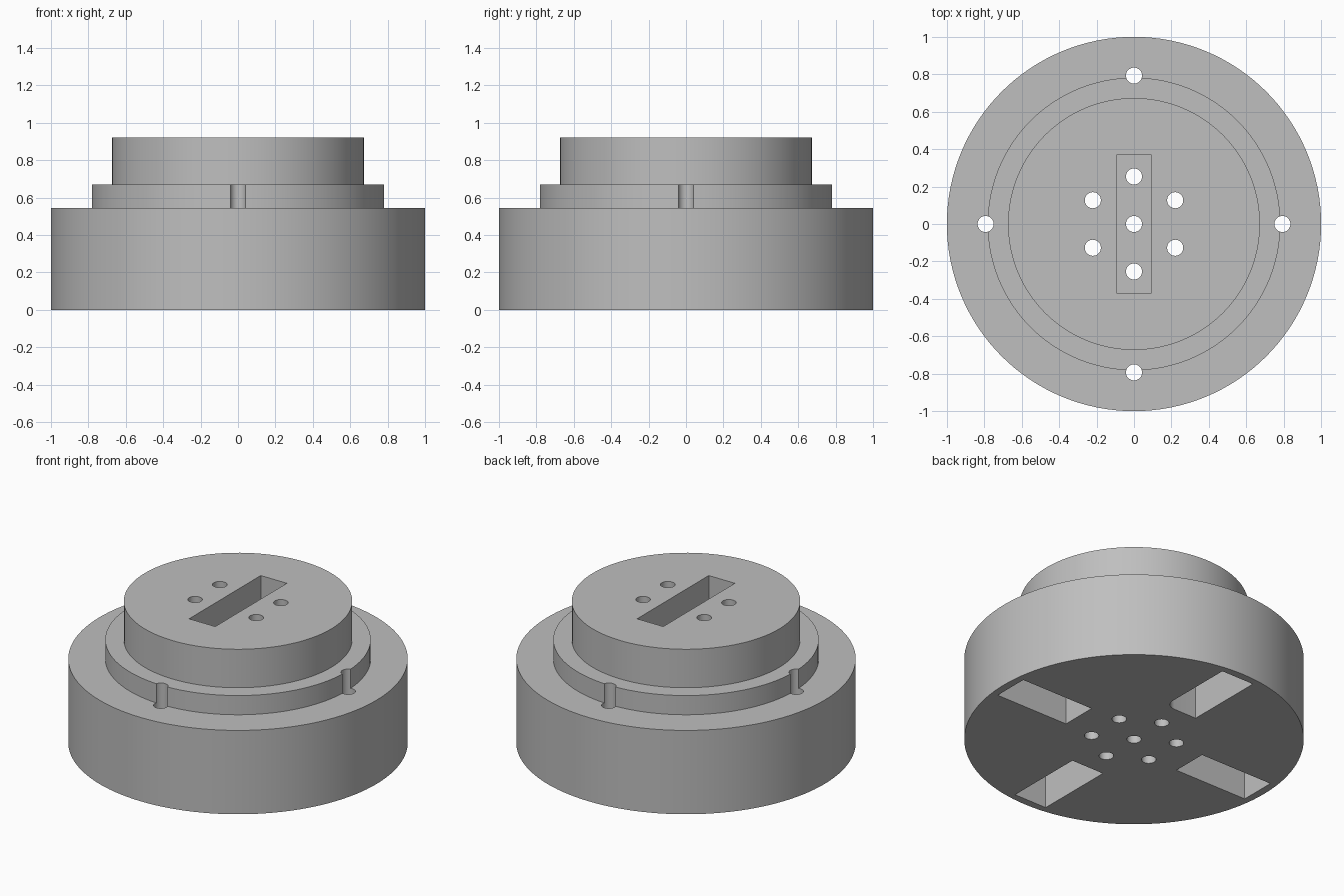
import bpy, bmesh, math
from mathutils import Matrix

cube = bpy.data.objects.get("Cube")
if cube:
    bpy.data.objects.remove(cube, do_unlink=True)

grey = bpy.data.materials.new("plain grey")
grey.use_nodes = True
colour = (0.52, 0.52, 0.52, 1)
grey.diffuse_color = colour
grey.node_tree.nodes["Principled BSDF"].inputs["Base Color"].default_value = colour


def make_object(name, bm):
    bmesh.ops.recalc_face_normals(bm, faces=bm.faces)
    mesh = bpy.data.meshes.new(name)
    bm.to_mesh(mesh)
    bm.free()
    mesh.materials.append(grey)
    obj = bpy.data.objects.new(name, mesh)
    bpy.context.collection.objects.link(obj)
    return obj


def add_hole(bm, radius, angle):
    place = Matrix.Translation((radius * math.cos(angle), radius * math.sin(angle), 0.5))
    bmesh.ops.create_cone(bm, cap_ends=True, segments=32, radius1=0.043,
                          radius2=0.043, depth=2, matrix=place)


def add_box(bm, size, centre, turn=0.0):
    matrix = (Matrix.Rotation(turn, 4, "Z") @ Matrix.Translation(centre)
              @ Matrix.Diagonal((*size, 1)))
    return bmesh.ops.create_cube(bm, size=1, matrix=matrix)["verts"]


# Stepped round body, turned from its half profile
bm = bmesh.new()
profile = [(0, 0), (1, 0), (1, 0.545), (0.782, 0.545), (0.782, 0.67),
           (0.673, 0.67), (0.673, 0.92), (0, 0.92)]
points = [bm.verts.new((r, 0, z)) for r, z in profile]
edges = [bm.edges.new(pair) for pair in zip(points, points[1:])]
bmesh.ops.spin(bm, geom=points + edges, cent=(0, 0, 0), axis=(0, 0, 1),
               angle=2 * math.pi, steps=128, use_duplicate=False)
bmesh.ops.remove_doubles(bm, verts=bm.verts, dist=0.0001)
# Merge each flat cap into a single face
for height in (0, 0.92):
    cap = [f for f in bm.faces if all(abs(v.co.z - height) < 0.001 for v in f.verts)]
    bmesh.ops.dissolve_faces(bm, faces=cap, use_verts=True)
body = make_object("stepped_body", bm)

# Top slot and four radial pockets underneath
bm = bmesh.new()
add_box(bm, (0.188, 0.736, 0.6), (0, 0, 0.92))
for i in range(4):
    corners = add_box(bm, (0.525, 0.235, 0.6), (0.6875, 0, 0), i * math.pi / 2)
    if i == 1:
        # One inner corner of the rear pocket is rounded
        corner = [e for e in bm.edges if all(
            v in corners and v.co.x > 0 and v.co.y < 0.5 for v in e.verts)]
        bmesh.ops.bevel(bm, geom=corner, offset=0.07, segments=8,
                        affect="EDGES", profile=0.5)
slots = make_object("slot_cutter", bm)

# Through holes: centre, inner ring of six, outer ring of four
bm = bmesh.new()
add_hole(bm, 0, 0)
for i in range(6):
    add_hole(bm, 0.254, math.radians(30 + 60 * i))
for i in range(4):
    add_hole(bm, 0.793, i * math.pi / 2)
holes = make_object("hole_cutter", bm)

for cutter in (slots, holes):
    cut = body.modifiers.new(cutter.name, "BOOLEAN")
    cut.operation = "DIFFERENCE"
    cut.solver = "EXACT"
    cut.object = cutter
    cutter.hide_render = True
    cutter.hide_set(True)

# Bake the cuts, then shade the round walls smooth
bpy.ops.object.select_all(action="DESELECT")
body.select_set(True)
bpy.context.view_layer.objects.active = body
for modifier in list(body.modifiers):
    bpy.ops.object.modifier_apply(modifier=modifier.name)
for cutter in (slots, holes):
    bpy.data.objects.remove(cutter, do_unlink=True)
bpy.ops.object.shade_smooth_by_angle(angle=math.radians(30))
